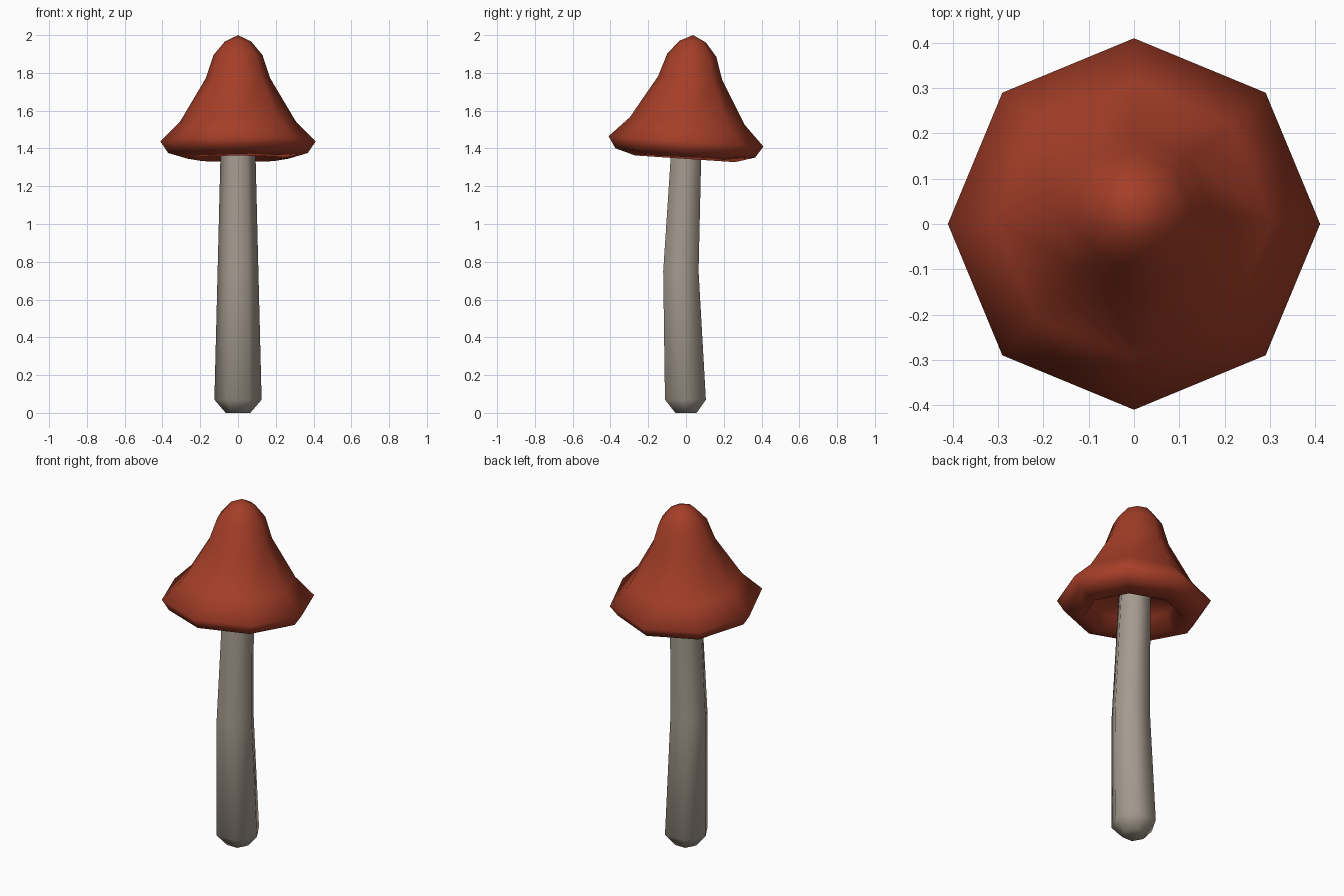
import bpy, bmesh, math
from mathutils import Matrix, Vector

if "Cube" in bpy.data.objects:
    bpy.data.objects.remove(bpy.data.objects["Cube"])


def material(name, rgb):
    m = bpy.data.materials.new(name)
    m.diffuse_color = (*rgb, 1)
    m.use_nodes = True
    m.node_tree.nodes["Principled BSDF"].inputs["Base Color"].default_value = m.diffuse_color
    return m


def lathe(name, sides, rings, mat, matrix=None):
    """Stack rings of (radius, y centre, z); radius 0 makes a pole."""
    bm = bmesh.new()
    loops = []
    for r, cy, z in rings:
        if r == 0:
            loops.append([bm.verts.new((0, cy, z))])
        else:
            loops.append([bm.verts.new((r * math.cos(math.tau * i / sides),
                                        cy + r * math.sin(math.tau * i / sides), z))
                          for i in range(sides)])
    for a, b in zip(loops, loops[1:]):
        for i in range(sides):
            j = (i + 1) % sides
            if len(a) == 1:
                bm.faces.new((a[0], b[j], b[i]))
            elif len(b) == 1:
                bm.faces.new((a[i], a[j], b[0]))
            else:
                bm.faces.new((a[i], a[j], b[j], b[i]))
    bmesh.ops.recalc_face_normals(bm, faces=bm.faces)
    if matrix:
        bm.transform(matrix)
    for f in bm.faces:
        f.smooth = True
    me = bpy.data.meshes.new(name)
    bm.to_mesh(me)
    bm.free()
    me.materials.append(mat)
    ob = bpy.data.objects.new(name, me)
    bpy.context.collection.objects.link(ob)
    return ob


red = material("cap red", (0.376, 0.048, 0.021))
grey = material("stalk grey", (0.376, 0.328, 0.275))

# Stalk: six sided, slightly bowed towards the front
lathe("stalk", 6, [
    (0, 0, 0), (0.065, 0, 0), (0.125, -0.003, 0.07),
    (0.108, -0.027, 0.75), (0.093, 0.0, 1.36), (0.09, 0.004, 1.47)], grey)

# Cap: eight sided bell with a hollow underside, tilted backwards
pivot = Vector((0, 0, 1.437))
tilt = (Matrix.Translation(pivot) @ Matrix.Rotation(-0.067, 4, 'X')
        @ Matrix.Translation(-pivot))
lathe("cap", 8, [
    (0, 0, 1.47), (0.225, 0, 1.44), (0.265, 0, 1.345), (0.37, 0, 1.376),
    (0.411, 0, 1.437), (0.305, 0, 1.545), (0.17, 0, 1.773),
    (0.13, 0, 1.895), (0.07, 0, 1.967), (0, 0, 2.001)], red, tilt)
